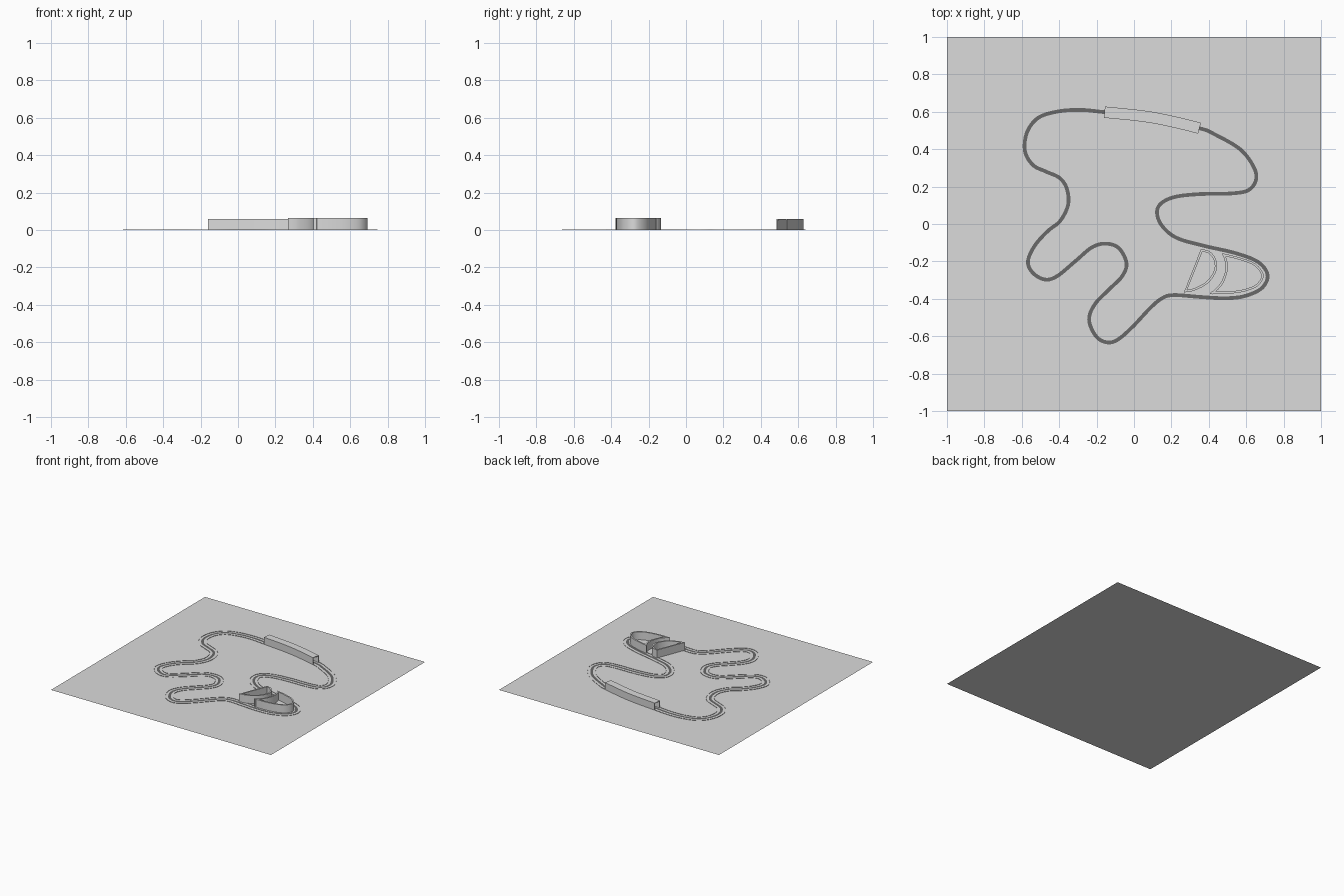
import bpy, math
from mathutils import Vector

if "Cube" in bpy.data.objects:
    bpy.data.objects.remove(bpy.data.objects["Cube"])


def material(name, v):
    m = bpy.data.materials.new(name)
    m.diffuse_color = (v, v, v, 1)
    m.use_nodes = True
    m.node_tree.nodes["Principled BSDF"].inputs["Base Color"].default_value = m.diffuse_color
    return m


grey = material("light_grey", 0.71)
dark = material("dark_asphalt", 0.14)


def make(name, verts, faces, mat=grey):
    me = bpy.data.meshes.new(name)
    me.from_pydata(verts, [], faces)
    me.materials.append(mat)
    ob = bpy.data.objects.new(name, me)
    bpy.context.collection.objects.link(ob)
    bpy.ops.object.select_all(action='DESELECT')
    bpy.context.view_layer.objects.active = ob
    ob.select_set(True)
    bpy.ops.object.shade_smooth_by_angle(angle=math.radians(30))
    return ob


def spline(pts, closed, n=8):
    """Catmull-Rom curve through 2D points."""
    pts = [Vector(p) for p in pts]
    m = len(pts)

    def at(i):
        return pts[i % m] if closed else pts[max(0, min(m - 1, i))]
    out = []
    for i in range(m if closed else m - 1):
        a, b, c, d = at(i - 1), at(i), at(i + 1), at(i + 2)
        for k in range(n):
            t = k / n
            out.append(0.5 * (2 * b + (c - a) * t + (2 * a - 5 * b + 4 * c - d) * t * t
                              + (3 * b - a - 3 * c + d) * t ** 3))
    if not closed:
        out.append(pts[-1].copy())
    return out


def sweep(name, path, profile, closed=True, loop_profile=False, mat=grey):
    """Sweep an (offset, height) profile along a flat path with mitred corners."""
    m, k = len(path), len(profile)
    verts = []
    for i, p in enumerate(path):
        q = path[(i - 1) % m] if closed or i > 0 else p
        r = path[(i + 1) % m] if closed or i < m - 1 else p
        d1, d2 = (p - q), (r - p)
        d1 = d1.normalized() if d1.length > 1e-7 else d2.normalized()
        d2 = d2.normalized() if d2.length > 1e-7 else d1
        t = (d1 + d2).normalized()
        left = Vector((-t.y, t.x)) / max(0.55, t.dot(d1))
        for off, z in profile:
            verts.append((p.x + left.x * off, p.y + left.y * off, z))
    faces = []
    for i in range(m if closed else m - 1):
        j = (i + 1) % m
        for a in range(k if loop_profile else k - 1):
            b = (a + 1) % k
            faces.append((i * k + a, i * k + b, j * k + b, j * k + a))
    if loop_profile and not closed:  # end caps
        faces.append(tuple(range(k - 1, -1, -1)))
        faces.append(tuple((m - 1) * k + a for a in range(k)))
    return make(name, verts, faces, mat)


# ground sheet
make("ground", [(-1, -1, 0), (1, -1, 0), (1, 1, 0), (-1, 1, 0)], [(0, 1, 2, 3)])

# circuit centre line, clockwise
route = [
    (-.158, .598), (.10, .569), (.35, .512), (.43, .48), (.567, .40), (.64, .305),
    (.652, .235), (.61, .18), (.513, .163), (.353, .16), (.22, .145), (.145, .11),
    (.123, .06), (.15, -.01), (.23, -.075), (.38, -.118), (.54, -.155), (.663, -.203),
    (.714, -.272), (.684, -.342), (.593, -.385), (.487, -.397), (.353, -.39),
    (.213, -.38), (.15, -.397), (.086, -.45), (-.005, -.547), (-.085, -.617),
    (-.144, -.633), (-.203, -.60), (-.24, -.513), (-.21, -.43), (-.128, -.345),
    (-.064, -.28), (-.04, -.21), (-.08, -.13), (-.15, -.105), (-.225, -.125),
    (-.315, -.20), (-.41, -.278), (-.476, -.297), (-.54, -.262), (-.567, -.20),
    (-.53, -.115), (-.46, -.037), (-.396, .015), (-.353, .10), (-.358, .185),
    (-.396, .245), (-.47, .28), (-.54, .315), (-.583, .39), (-.572, .49),
    (-.513, .567), (-.41, .601), (-.29, .61)]
track = spline(route, True)

# road ribbon
sweep("road", track, [(.01, .002), (-.01, .002)], mat=dark)

# low sheet barriers on both sides
sweep("outer_barrier", track, [(.03, 0), (.03, .003)])
sweep("inner_barrier", track, [(-.03, .003), (-.03, 0)])

# open-ended tunnel over the top straight
sweep("tunnel", track[:17],
      [(.03, 0), (.03, .058), (-.03, .058), (-.03, 0),
       (-.024, 0), (-.024, .053), (.024, .053), (.024, 0)],
      closed=False, loop_profile=True)

# two hollow walled enclosures inside the right-hand bend, outlines clockwise
wall = [(0, 0), (0, .065), (-.012, .065), (-.012, 0)]
half_round = spline([(.358, -.134), (.405, -.147), (.438, -.19), (.44, -.25),
                     (.397, -.315), (.325, -.355), (.267, -.366)], False, 6)
sweep("half_round_wall", half_round, wall, loop_profile=True)

outer = spline([(.47, -.157), (.55, -.175), (.645, -.21), (.693, -.272), (.663, -.33),
                (.59, -.361), (.50, -.373), (.405, -.373)], False, 6)
inner = spline([(.405, -.373), (.46, -.32), (.488, -.25), (.486, -.20), (.47, -.157)],
               False, 6)
sweep("crescent_wall", outer + inner[1:-1], wall, loop_profile=True)
